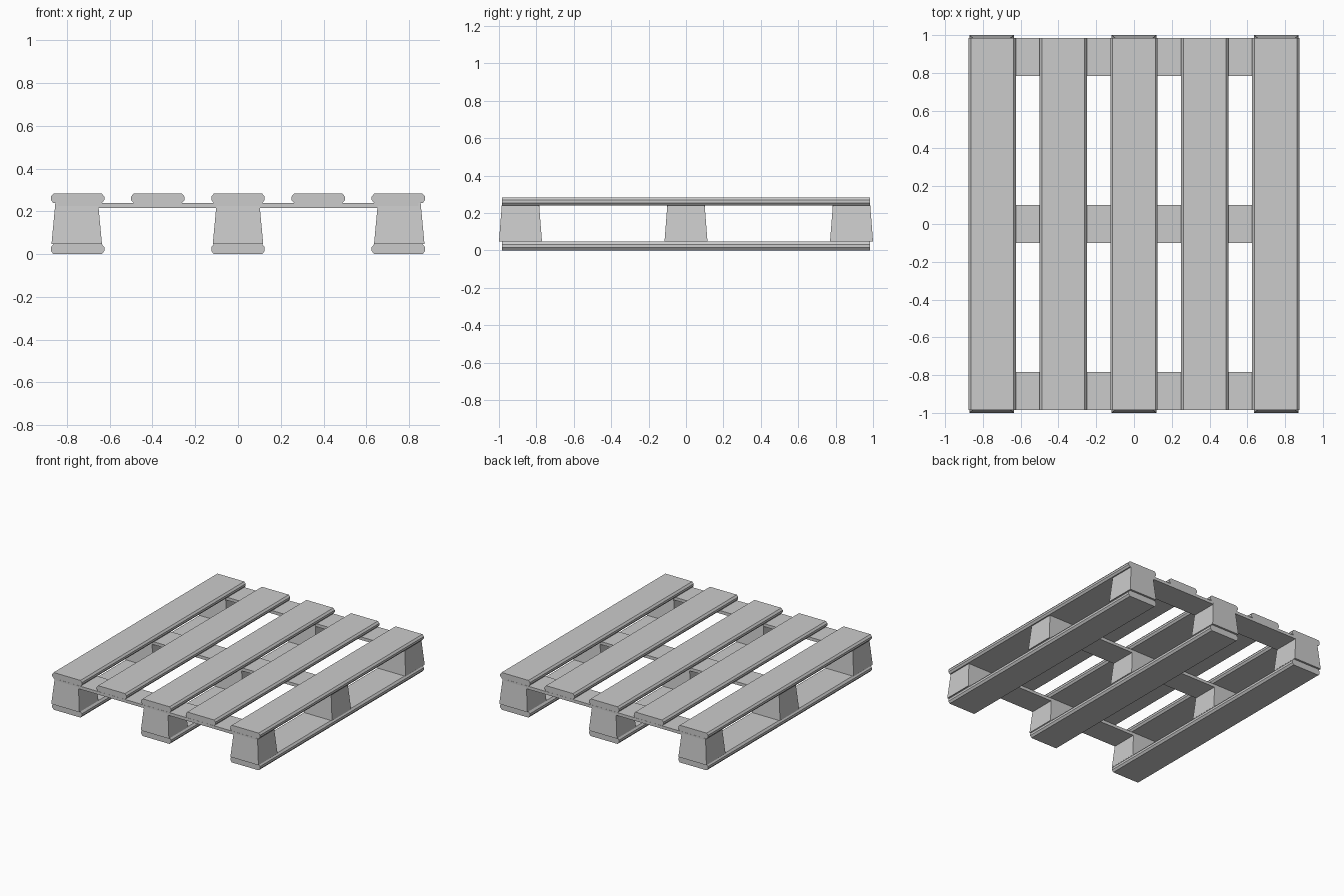
import bpy, bmesh

if "Cube" in bpy.data.objects:
    bpy.data.objects.remove(bpy.data.objects["Cube"])


def make_object(name, bm):
    bmesh.ops.recalc_face_normals(bm, faces=bm.faces)
    mesh = bpy.data.meshes.new(name)
    bm.to_mesh(mesh)
    bm.free()
    obj = bpy.data.objects.new(name, mesh)
    bpy.context.collection.objects.link(obj)


def loft(name, loop_a, loop_b):
    """Closed solid between two matching vertex loops."""
    bm = bmesh.new()
    a = [bm.verts.new(p) for p in loop_a]
    b = [bm.verts.new(p) for p in loop_b]
    n = len(a)
    bm.faces.new(a)
    bm.faces.new(b[::-1])
    for i in range(n):
        j = (i + 1) % n
        bm.faces.new((a[i], b[i], b[j], a[j]))
    make_object(name, bm)


def board(name, x, z0, z1):
    """Lengthwise board with chamfered long edges."""
    h = z1 - z0
    half = [(0.113, z0), (0.125, z0 + h * 0.32), (0.125, z0 + h * 0.68), (0.113, z1)]
    profile = half + [(-px, pz) for px, pz in reversed(half)]
    loft(name, *[[(x + px, y, pz) for px, pz in profile] for y in (-0.985, 0.985)])


def rect(x, y, hx, hy, z):
    return [(x + sx * hx, y + sy * hy, z)
            for sx, sy in ((-1, -1), (1, -1), (1, 1), (-1, 1))]


# Deck boards
for i, x in enumerate((-0.75, -0.375, 0, 0.375, 0.75)):
    board(f"deck_board_{i + 1}", x, 0.239, 0.283)

# Bottom runners
for i, x in enumerate((-0.75, 0, 0.75)):
    board(f"bottom_runner_{i + 1}", x, 0.0, 0.047)

# Cross boards under the deck and tapered spacer blocks
for r, y in enumerate((-0.885, 0, 0.885)):
    loft(f"cross_board_{r + 1}",
         rect(0, y, 0.845, 0.101, 0.216), rect(0, y, 0.845, 0.101, 0.239))
    for c, x in enumerate((-0.754, 0, 0.754)):
        loft(f"spacer_block_{r + 1}_{c + 1}",
             rect(x, y, 0.118, 0.115, 0.047), rect(x, y, 0.1, 0.1, 0.239))
